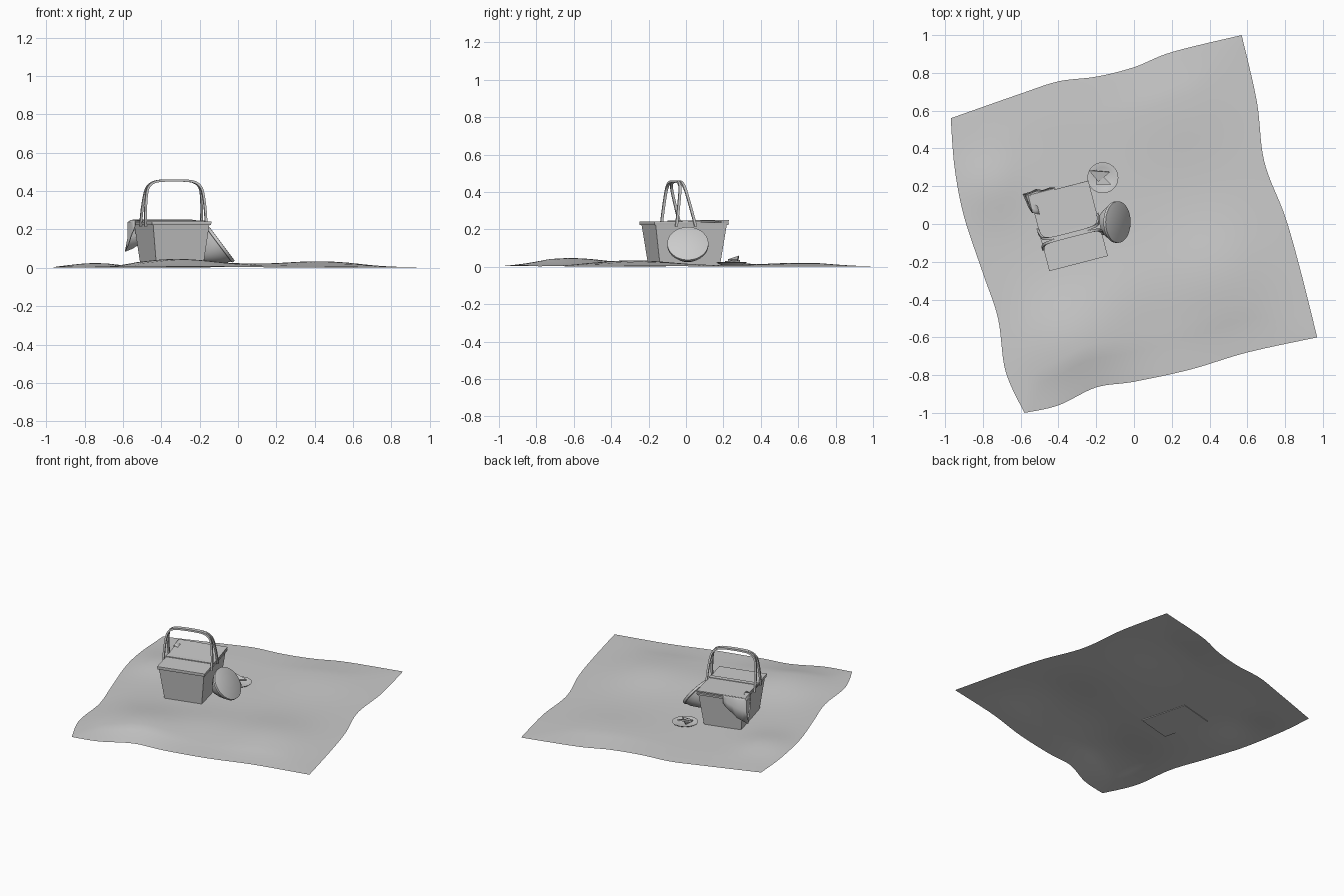
import bpy, bmesh, math
from mathutils import Vector, Matrix

if "Cube" in bpy.data.objects:
    bpy.data.objects.remove(bpy.data.objects["Cube"])

grey = bpy.data.materials.new("plain_grey")
grey.use_nodes = True
grey.diffuse_color = (0.6, 0.6, 0.6, 1)
grey.node_tree.nodes["Principled BSDF"].inputs["Base Color"].default_value = (0.6, 0.6, 0.6, 1)


def add(name, bm, matrix=Matrix(), smooth=False, recalc=True):
    if recalc:
        bmesh.ops.recalc_face_normals(bm, faces=bm.faces)
    mesh = bpy.data.meshes.new(name)
    bm.to_mesh(mesh)
    bm.free()
    mesh.materials.append(grey)
    ob = bpy.data.objects.new(name, mesh)
    bpy.context.collection.objects.link(ob)
    ob.matrix_world = matrix
    if smooth:
        bpy.ops.object.select_all(action='DESELECT')
        ob.select_set(True)
        bpy.context.view_layer.objects.active = ob
        bpy.ops.object.shade_smooth_by_angle(angle=math.radians(35))
    return ob


def loft(rings, caps=True, closed=True):
    bm = bmesh.new()
    rows = [[bm.verts.new(p) for p in ring] for ring in rings]
    n = len(rows[0])
    for a, b in zip(rows, rows[1:]):
        for i in range(n if closed else n - 1):
            j = (i + 1) % n
            bm.faces.new((a[i], a[j], b[j], b[i]))
    if caps:
        bm.faces.new(rows[0])
        bm.faces.new(rows[-1])
    return bm


def lathe(profile, n=40):
    return loft([[(r * math.cos(2 * math.pi * i / n), r * math.sin(2 * math.pi * i / n), z)
                  for i in range(n)] for r, z in profile])


def box(x0, x1, y0, y1, z0, z1):
    return loft([[(x0, y0, z), (x1, y0, z), (x1, y1, z), (x0, y1, z)] for z in (z0, z1)])


def spline(pts, t):
    # Catmull-Rom sample along a point list
    s = min(t * (len(pts) - 1), len(pts) - 1.0001)
    k, f = int(s), s - int(s)
    p = [Vector(pts[max(0, min(len(pts) - 1, k + d))]) for d in (-1, 0, 1, 2)]
    return 0.5 * (2 * p[1] + (p[2] - p[0]) * f + (2 * p[0] - 5 * p[1] + 4 * p[2] - p[3]) * f * f
                  + (3 * p[1] - p[0] - 3 * p[2] + p[3]) * f ** 3)


# Blanket: sheet spanned between four wavy edges, with soft bumps
back = [(-.97, .56), (-.6, .69), (-.4, .755), (-.2, .78), (0, .83), (.2, .91), (.57, 1)]
front = [(-.58, -1), (-.4, -.96), (-.2, -.865), (0, -.835), (.3, -.77), (.6, -.68), (.97, -.6)]
left = [(-.58, -1), (-.68, -.78), (-.72, -.5), (-.8, -.26), (-.9, .04), (-.95, .3), (-.97, .56)]
right = [(.97, -.6), (.88, -.24), (.8, .04), (.69, .33), (.65, .65), (.57, 1)]
bumps = [(-.32, -.62, .04, .2), (.42, -.28, .028, .2), (-.8, .2, .025, .13), (.2, .62, .015, .2),
         (-.02, -.35, .01, .15)]


def height(x, y):
    return .006 + sum(h * math.exp(-((x - a) ** 2 + (y - b) ** 2) / (2 * s * s)) for a, b, h, s in bumps)


N = 48
rows = []
c = [Vector(p) for p in (front[0], front[-1], back[0], back[-1])]
for j in range(N + 1):
    v = j / N
    row = []
    for i in range(N + 1):
        u = i / N
        p = (spline(front, u) * (1 - v) + spline(back, u) * v + spline(left, v) * (1 - u) + spline(right, v) * u
             - c[0] * (1 - u) * (1 - v) - c[1] * u * (1 - v) - c[2] * (1 - u) * v - c[3] * u * v)
        edge = min(1, 8 * min(u, 1 - u, v, 1 - v))
        z = height(p.x, p.y)
        row.append((p.x, p.y, z * (.35 + .65 * edge)))
    rows.append(row)
add("picnic_blanket", loft(rows, caps=False, closed=False), smooth=True, recalc=False)

# Basket frame of reference
B = Matrix.Translation((-.345, -.01, 0)) @ Matrix.Rotation(math.radians(14.5), 4, 'Z')


def rect(a, b, z):
    return [(-a, -b, z), (a, -b, z), (a, b, z), (-a, b, z)]


add("basket_body", loft([rect(.125, .165, .003), rect(.152, .197, .23)]), B)
add("basket_rim", loft([rect(.158, .204, .222), rect(.16, .206, .236)]), B)

# Two hinged lids and the bar between them
add("front_lid", box(-.16, .16, -.206, -.045, .234, .242), B)
add("back_lid", box(-.16, .16, -.025, .206, 0, .008),
    B @ Matrix.Translation((0, 0, .236)) @ Matrix.Rotation(math.radians(2), 4, 'X'))
add("lid_bar", box(-.162, .162, -.05, -.02, .234, .247), B)

# Pair of strap handles leaning together
half = [(-.163, .215), (-.161, .3), (-.152, .385), (-.138, .425), (-.105, .448), (-.05, .455)]
arch = half + [(-x, z) for x, z in reversed(half)]
for name, base, top in (("front_handle", -.085, -.055), ("back_handle", .022, -.042)):
    rings = []
    for k in range(41):
        p, q = spline(arch, k / 40), spline(arch, min(1, k / 40 + .01)) - spline(arch, max(0, k / 40 - .01))
        nrm = Vector((-q.y, q.x)).normalized() * .006
        y = base + (top - base) * (p.y - .215) / .24
        rings.append([(p.x + s * nrm.x, y + d, p.y + s * nrm.y)
                      for s, d in ((-1, -.007), (1, -.007), (1, .007), (-1, .007))])
    add(name, loft(rings), B, smooth=True)

# Napkin spilling over the back left corner: each column runs from lid to hem
cols = [(-.02, .214, .2), (-.05, .222, .17), (-.085, .218, .14), (-.12, .232, .12),
        (-.155, .225, .1), (-.195, .225, .085), (-.188, .185, .12), (-.182, .145, .17), (-.172, .115, .21)]
rows = []
for x, y, z in cols:
    ex, ey = max(x, -.168), min(y, .211)
    rows.append([(ex * .8, ey * .85, .249), (ex, ey, .25), (ex * .5 + x * .5, (ey + y) / 2, .238),
                 ((ex + x) / 2, (ey + y) / 2, (z + .238) / 2), (x, y, z)])
napkin = add("napkin", loft(rows, caps=False, closed=False), B, smooth=True)
napkin.modifiers.new("thickness", 'SOLIDIFY').thickness = .004

# Tapered round container with a flat lid, leaning on the basket side
aim = Vector((.8, 0, .6)).to_track_quat('Z', 'Y').to_matrix().to_4x4()
lean = Matrix.Translation((-.083, .01, .125)) @ aim
add("leaning_bowl", lathe([(.022, -.125), (.032, -.12), (.062, -.085), (.088, -.05), (.103, -.016)]), lean, True)
add("bowl_lid", lathe([(.105, -.018), (.11, -.016), (.11, -.001), (.108, 0)]), lean, True)

# Plate with a raised border
P = Matrix.Translation((-.165, .245, .008))
add("plate", lathe([(.05, 0), (.08, .012), (.082, .015), (.077, .016), (.055, .007)]), P, True)

# Sandwich halves
for name, spin, tilt, spot in (("lower_sandwich", 0, 4, (-.035, -.035, .012)),
                               ("upper_sandwich", 40, 14, (-.025, -.02, .022))):
    tri = loft([[(0, 0, z), (.08, 0, z), (0, .08, z)] for z in (0, .01)])
    add(name, tri, P @ Matrix.Translation(spot) @ Matrix.Rotation(math.radians(spin), 4, 'Z')
        @ Matrix.Rotation(math.radians(tilt), 4, 'X'))
